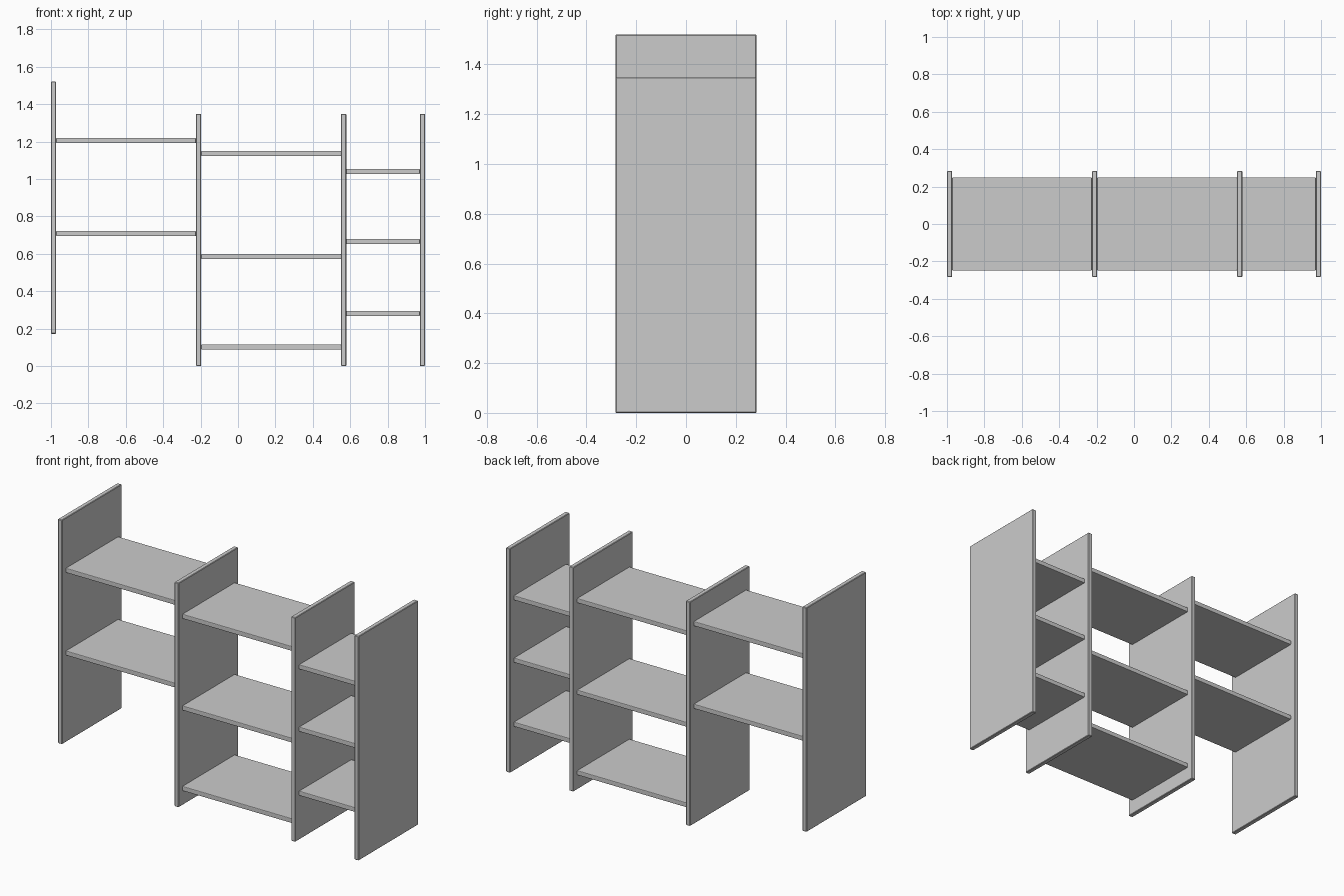
import bpy

if "Cube" in bpy.data.objects:
    bpy.data.objects.remove(bpy.data.objects["Cube"])

T = 0.028          # board thickness
PANEL_D = 0.566    # upright depth
SHELF_D = 0.498    # shelf depth
PANEL_H = 1.348


def board(name, x0, x1, depth, z0, z1, bevel, segments):
    bpy.ops.mesh.primitive_cube_add(
        size=1, location=((x0 + x1) / 2, 0, (z0 + z1) / 2))
    ob = bpy.context.object
    ob.name = name
    ob.scale = (x1 - x0, depth, z1 - z0)
    bpy.ops.object.transform_apply(location=False, rotation=False, scale=True)
    mod = ob.modifiers.new("soft_edges", 'BEVEL')
    mod.width = bevel
    mod.segments = segments
    return ob


# Upright panels: left edge and base height (the first one is raised)
uprights = [(-1.0, 0.172), (-0.225, 0.0), (0.551, 0.0), (0.972, 0.0)]
for i, (x, z) in enumerate(uprights):
    board(f"upright_panel_{i + 1}", x, x + T, PANEL_D, z, z + PANEL_H, 0.003, 1)

# Shelves: centre heights for each bay between neighbouring uprights
bays = {
    "left": (1.205, 0.708),
    "middle": (1.136, 0.585, 0.101),
    "right": (1.040, 0.665, 0.280),
}
for i, (side, heights) in enumerate(bays.items()):
    x0, x1 = uprights[i][0] + T, uprights[i + 1][0]
    for n, z in enumerate(heights):
        board(f"{side}_shelf_{n + 1}", x0, x1, SHELF_D, z - T / 2, z + T / 2, 0.004, 2)
